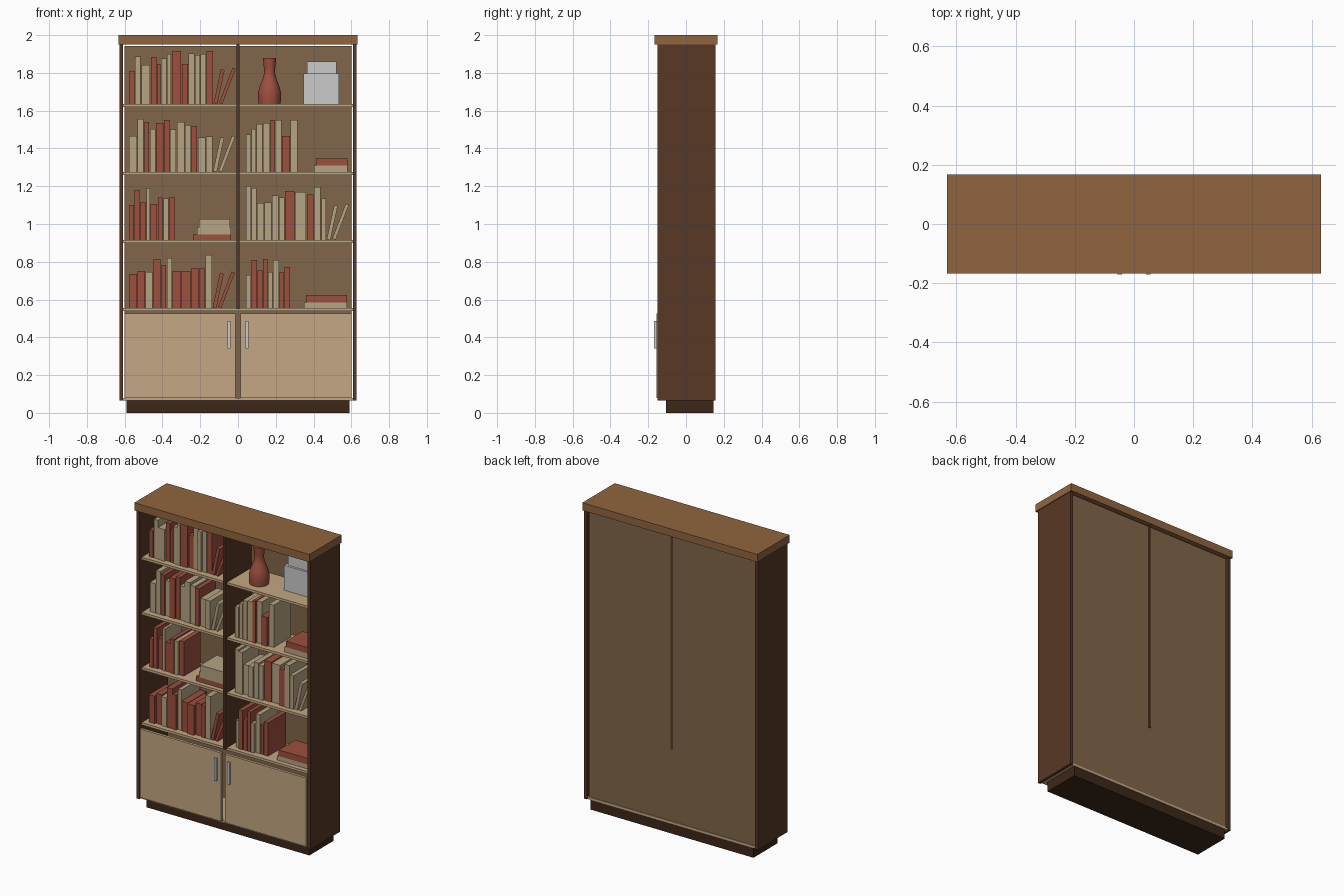
import bpy, math, random
from mathutils import Matrix, Vector

if "Cube" in bpy.data.objects:
    bpy.data.objects.remove(bpy.data.objects["Cube"])

random.seed(4)


def mat(name, hexcol):
    lin = [(int(hexcol[i:i + 2], 16) / 255) ** 2.2 for i in (0, 2, 4)]
    m = bpy.data.materials.new(name)
    m.diffuse_color = (*lin, 1)
    m.use_nodes = True
    m.node_tree.nodes["Principled BSDF"].inputs["Base Color"].default_value = m.diffuse_color
    return m


TOP = mat("top_wood", "8f6541")
SIDE = mat("dark_wood", "583b2a")
BASE = mat("plinth_wood", "402c1f")
BACK = mat("back_wood", "80664b")
LIGHT = mat("light_wood", "c2a682")
RED = mat("red_cover", "9c5040")
CREAM = mat("cream_cover", "b5a382")
COVERS = {"r": RED, "c": CREAM}


def box(name, x0, x1, y0, y1, z0, z1, material=None):
    bpy.ops.mesh.primitive_cube_add(size=1)
    o = bpy.context.object
    o.name = name
    o.data.transform(Matrix.Translation(((x0 + x1) / 2, (y0 + y1) / 2, (z0 + z1) / 2))
                     @ Matrix.Diagonal((x1 - x0, y1 - y0, z1 - z0, 1)))
    if material:
        o.data.materials.append(material)
    return o


# Carcass
box("top_board", -0.632, 0.632, -0.167, 0.167, 1.95, 2.0, TOP)
box("plinth", -0.589, 0.589, -0.105, 0.145, 0, 0.065, BASE)
box("back_panel", -0.6, 0.6, 0.13, 0.143, 0.078, 1.943, BACK)
box("divider", -0.008, 0.008, -0.145, 0.148, 0.55, 1.95, SIDE)
box("bottom_board", -0.608, 0.608, -0.137, 0.148, 0.065, 0.08, LIGHT)
SHELVES = [1.635, 1.275, 0.915, 0.555]
for z in SHELVES:
    box("shelf", -0.608, 0.608, -0.125, 0.13, z - 0.016, z, LIGHT)

# Mirrored sides, doors and handles
for s in (-1, 1):
    def pair(name, a, b, *rest):
        box(name, *sorted((s * a, s * b)), *rest)
    pair("side_panel", 0.608, 0.627, -0.15, 0.155, 0.065, 1.95, SIDE)
    pair("door", 0.013, 0.6, -0.155, -0.137, 0.08, 0.527, LIGHT)
    pair("handle", 0.04, 0.056, -0.17, -0.154, 0.34, 0.487)


# Upright books: widths and heights in millimetres, optional leaning pair at the end
def book_row(x, z, widths, heights, covers, lean=None):
    for w, h, c in zip(widths, heights, covers):
        y = -0.088 + random.uniform(-0.008, 0.008)
        box("book", x, x + w / 1000, y, y + random.uniform(0.17, 0.19),
            z, z + h / 1000, COVERS[c])
        x += w / 1000 + 0.0035
    if lean:
        for dx, t, h, deg in ((0.019, 0.02, 0.185, 12), (0.045, 0.018, 0.2, 21)):
            o = box("leaning_book", -t, 0, -0.088, 0.09, 0, h, COVERS[lean])
            o.rotation_euler.y = math.radians(deg)
            o.location = (x + dx, 0, z)


# Books lying flat: (left, right, thickness, cover) from the bottom up
def book_stack(z, books):
    for x0, x1, h, c in books:
        box("flat_book", x0, x1, -0.095, 0.075, z, z + h, COVERS[c])
        z += h


LEFT, RIGHT = -0.577, 0.042
z1, z2, z3, z4 = SHELVES
book_row(LEFT, z1, [29, 29, 47, 29, 19, 27, 22, 50, 32, 30, 26, 29, 34],
         [175, 252, 207, 250, 212, 240, 265, 280, 212, 268, 260, 265, 280],
         "rccrrccrrcccr", "r")
book_row(LEFT, z2, [42, 32, 26, 29, 39, 29, 32, 39, 32, 29, 41, 34],
         [190, 280, 265, 228, 260, 275, 225, 265, 250, 245, 182, 188],
         "ccrcrrcccrcc", "c")
book_row(LEFT, z3, [26, 26, 31, 18, 34, 26, 26, 32],
         [185, 265, 200, 275, 190, 225, 220, 225], "rrrcrrcr")
book_row(LEFT, z4, [42, 39, 37, 39, 26, 26, 45, 47, 42, 26, 36],
         [180, 195, 190, 260, 228, 265, 195, 195, 210, 210, 280],
         "rrcrrcrrrrc", "r")
book_row(RIGHT, z2, [26, 23, 31, 36, 21, 34, 41, 36],
         [200, 228, 255, 260, 275, 275, 190, 275], "ccccrcrc")
book_row(RIGHT, z3, [26, 26, 36, 36, 34, 29, 49, 58, 36, 34, 26],
         [285, 275, 195, 200, 235, 225, 260, 255, 240, 280, 220],
         "ccccccrcrcc", "c")
book_row(RIGHT, z4, [26, 29, 26, 23, 23, 31, 21, 29],
         [175, 255, 200, 260, 190, 255, 190, 217], "crrrccrr")
book_stack(z3, [(-0.238, -0.037, 0.03, "r"), (-0.217, -0.037, 0.036, "c"),
                (-0.206, -0.042, 0.045, "c")])
book_stack(z2, [(0.402, 0.58, 0.035, "c"), (0.413, 0.58, 0.038, "r")])
book_stack(z4, [(0.35, 0.578, 0.029, "c"), (0.36, 0.578, 0.04, "r")])

# Lathed vase
profile = [(0, 0), (0.058, 0), (0.061, 0.03), (0.06, 0.065), (0.052, 0.095),
           (0.04, 0.125), (0.031, 0.15), (0.029, 0.175), (0.031, 0.2), (0.035, 0.243), (0, 0.243)]
n = 32
verts, faces = [], []
for i in range(n):
    a = 2 * math.pi * i / n
    verts += [(r * math.cos(a), r * math.sin(a), z) for r, z in profile]
k = len(profile)
for i in range(n):
    j = (i + 1) % n
    faces += [(i * k + p, j * k + p, j * k + p + 1, i * k + p + 1) for p in range(k - 1)]
me = bpy.data.meshes.new("vase")
me.from_pydata(verts, [], faces)
vase = bpy.data.objects.new("vase", me)
bpy.context.collection.objects.link(vase)
vase.location = (0.167, -0.02, z1)
me.materials.append(RED)
weld = vase.modifiers.new("weld", "WELD")
weld.merge_threshold = 0.0005
bpy.ops.object.select_all(action='DESELECT')
bpy.context.view_layer.objects.active = vase
vase.select_set(True)
bpy.ops.object.modifier_apply(modifier="weld")
bpy.ops.object.shade_smooth_by_angle(angle=math.radians(40))

# Stepped storage box
box("storage_box", 0.348, 0.535, -0.02, 0.09, z1, z1 + 0.162)
box("storage_box_top", 0.364, 0.522, -0.005, 0.075, z1 + 0.162, z1 + 0.224)
